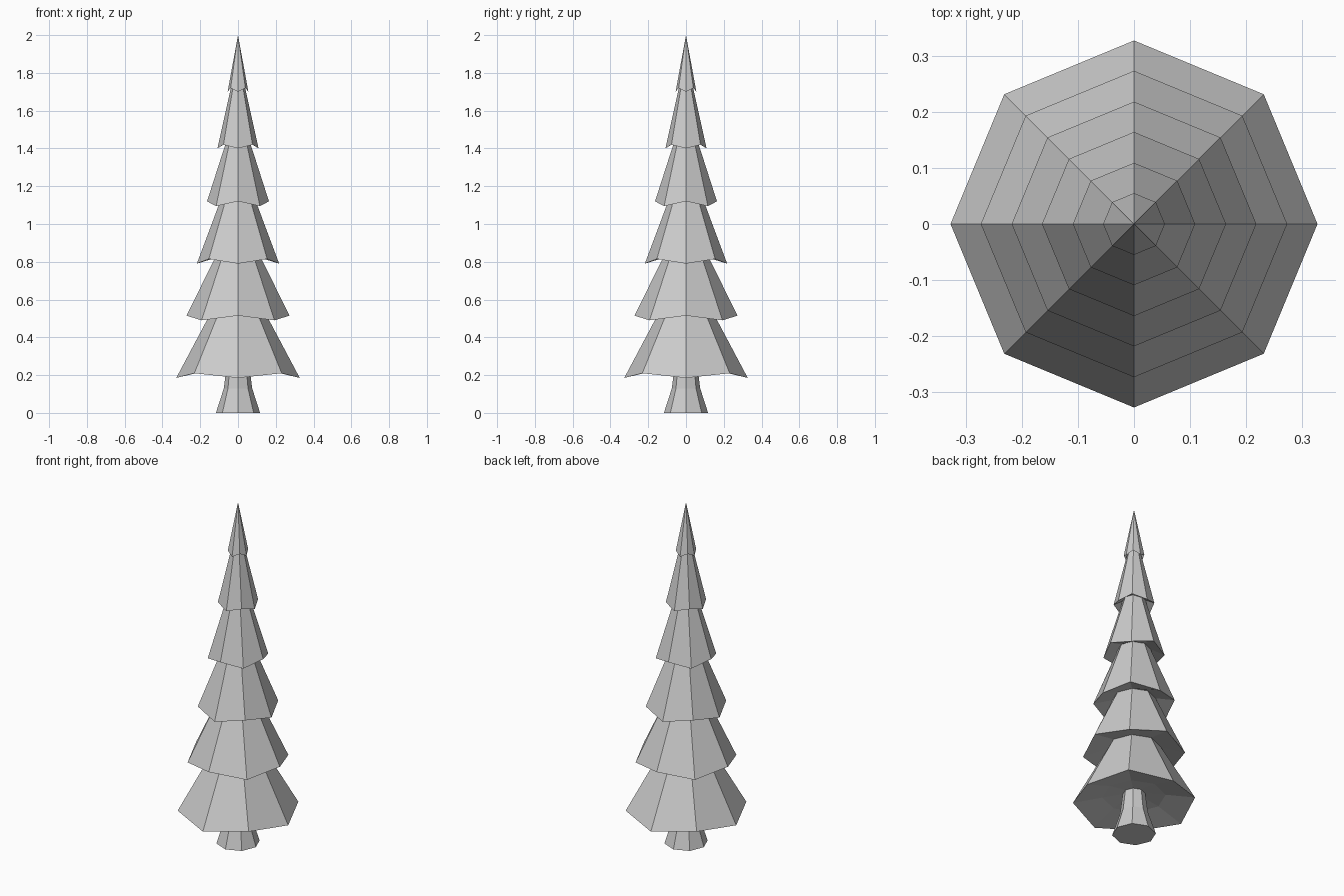
import bpy, bmesh
from math import cos, sin, pi

if "Cube" in bpy.data.objects:
    bpy.data.objects.remove(bpy.data.objects["Cube"])

SIDES = 8


def lathe(name, rings, apex=None):
    """Eight-sided shell; each ring is (radius, z on the axes, z on the diagonals)."""
    bm = bmesh.new()
    loops = []
    for r, za, zd in rings:
        loops.append([bm.verts.new((r * cos(i * 2 * pi / SIDES),
                                    r * sin(i * 2 * pi / SIDES),
                                    zd if i % 2 else za)) for i in range(SIDES)])
    for a, b in zip(loops, loops[1:]):
        for i in range(SIDES):
            j = (i + 1) % SIDES
            bm.faces.new((a[i], a[j], b[j], b[i]))
    bm.faces.new(loops[0][::-1])
    if apex is not None:
        tip = bm.verts.new((0, 0, apex))
        for i in range(SIDES):
            bm.faces.new((loops[-1][i], loops[-1][(i + 1) % SIDES], tip))
    bmesh.ops.recalc_face_normals(bm, faces=bm.faces)
    mesh = bpy.data.meshes.new(name)
    bm.to_mesh(mesh)
    bm.free()
    obj = bpy.data.objects.new(name, mesh)
    bpy.context.collection.objects.link(obj)
    return obj


# Tier rims: radius, height on the axes, height on the diagonals (zigzag hem)
tiers = [
    (0.327, 0.185, 0.21),
    (0.273, 0.515, 0.49),
    (0.218, 0.79, 0.815),
    (0.164, 1.12, 1.095),
    (0.109, 1.40, 1.42),
    (0.055, 1.70, 1.72),
]

# Flared trunk, running into the foliage as one continuous shell
rings = [(0.117, 0, 0), (0.075, 0.13, 0.13), (0.06, 0.25, 0.25), (0.17, 0.235, 0.235)]

# Stacked foliage tiers, each tapering to a waist under the next hem
for k, (r, za, zd) in enumerate(tiers):
    rings.append((r, za, zd))
    if k + 1 < len(tiers):
        z = sum(tiers[k + 1][1:]) / 2 + 0.03
        rings.append((r * 0.5 - 0.021, z, z))

lathe("fir_tree", rings, apex=2.0)
